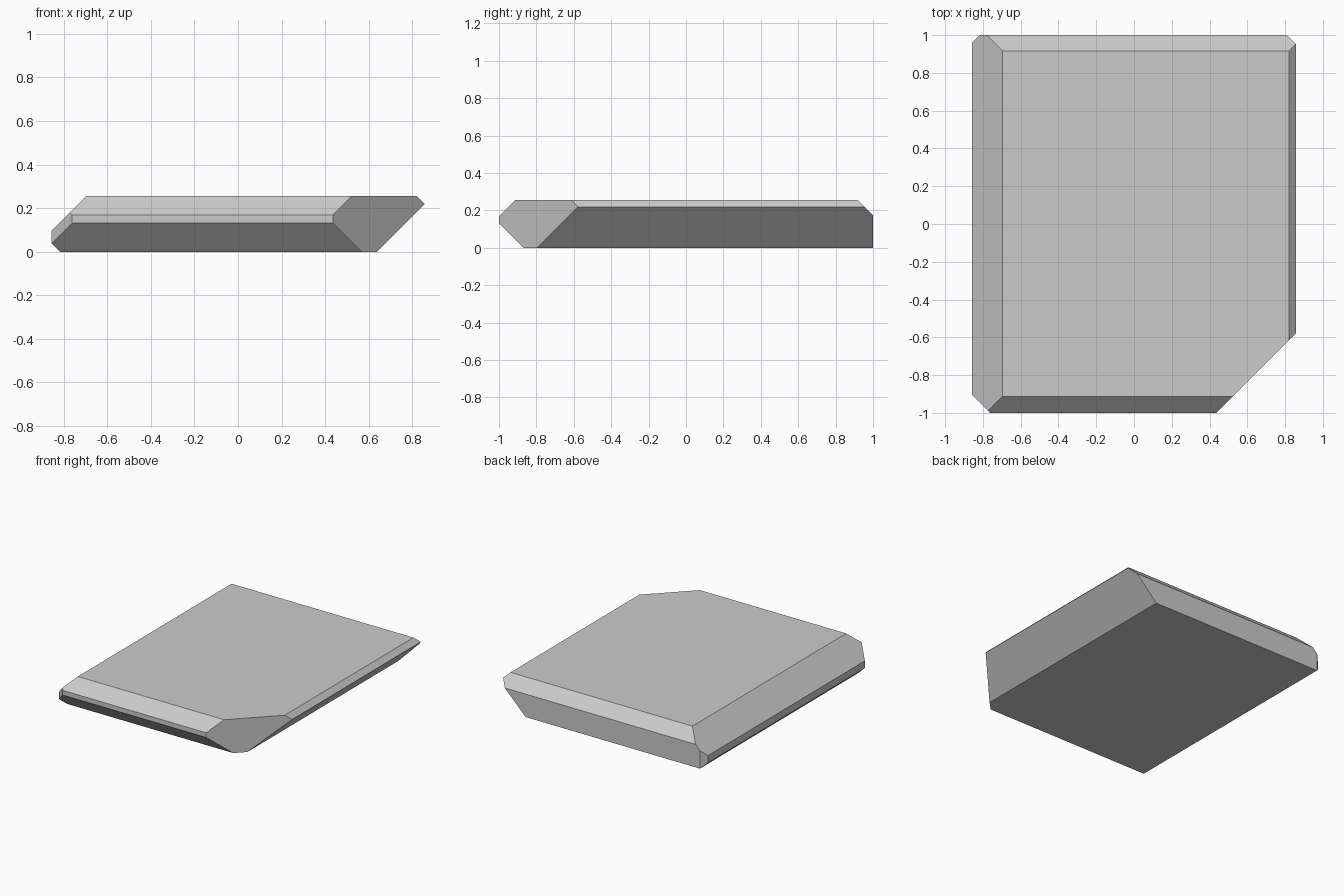
import bpy, bmesh
from mathutils import Vector

if "Cube" in bpy.data.objects:
    bpy.data.objects.remove(bpy.data.objects["Cube"])

W, D, H = 0.857, 1.0, 0.256

# Block blank standing on the ground
bm = bmesh.new()
bmesh.ops.create_cube(bm, size=1)
bmesh.ops.scale(bm, vec=(2 * W, 2 * D, H), verts=bm.verts)
bmesh.ops.translate(bm, vec=(0, 0, H / 2), verts=bm.verts)


def chamfer(direction, limit):
    """Slice off everything where direction . point > limit and cap the cut."""
    n = Vector(direction)
    geom = bm.verts[:] + bm.edges[:] + bm.faces[:]
    bmesh.ops.bisect_plane(bm, geom=geom, dist=1e-5, plane_co=n * limit / n.length_squared,
                           plane_no=n, clear_outer=True)
    bmesh.ops.holes_fill(bm, edges=[e for e in bm.edges if e.is_boundary], sides=0)


# 45 degree chamfers of different depth
for direction, limit in [
    ((-1, 0, 1), 0.952),    # left, upper
    ((-1, 0, -1), 0.816),   # left, lower
    ((1, 0, 1), 1.076),     # right, upper
    ((1, 0, -1), 0.637),    # right, lower
    ((0, -1, 1), 1.168),    # front, upper
    ((0, -1, -1), 0.867),   # front, lower
    ((0, 1, 1), 1.173),     # back, upper
    ((1, -1, 0), 1.435),    # front right corner
    ((-1, -1, 0), 1.761),   # front left corner
    ((-1, 1, 0), 1.818),    # back left corner
]:
    chamfer(direction, limit)

bmesh.ops.recalc_face_normals(bm, faces=bm.faces)
mesh = bpy.data.meshes.new("chamfered_slab")
bm.to_mesh(mesh)
bm.free()
slab = bpy.data.objects.new("chamfered_slab", mesh)
bpy.context.collection.objects.link(slab)
